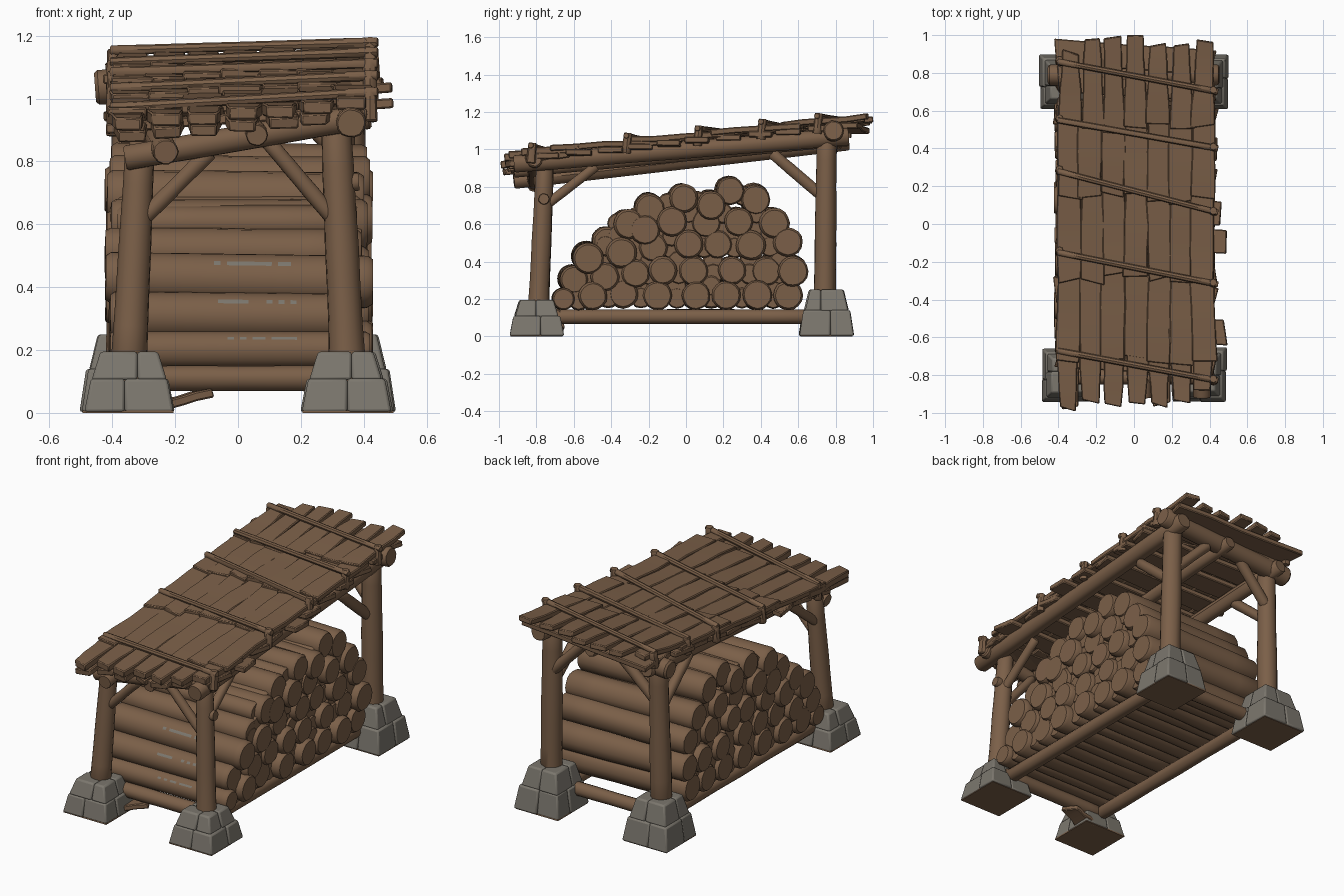
import bpy, bmesh, math, random
from mathutils import Vector

random.seed(4)
if "Cube" in bpy.data.objects:
    bpy.data.objects.remove(bpy.data.objects["Cube"])


def material(name, rgb):
    m = bpy.data.materials.new(name)
    m.use_nodes = True
    m.diffuse_color = (*rgb, 1)
    bsdf = m.node_tree.nodes["Principled BSDF"]
    bsdf.inputs["Base Color"].default_value = (*rgb, 1)
    bsdf.inputs["Roughness"].default_value = 0.9
    return m


wood = material("brown wood", (0.197, 0.115, 0.065))
stone = material("grey stone", (0.2, 0.184, 0.155))
parts = []


def jit(a):
    return random.uniform(-a, a)


def loft(name, rings, mats):
    """Closed skin through a list of equal-length point rings."""
    bm = bmesh.new()
    rows = [[bm.verts.new(p) for p in ring] for ring in rings]
    n = len(rows[0])
    for lo, hi in zip(rows, rows[1:]):
        for j in range(n):
            k = (j + 1) % n
            bm.faces.new((lo[j], lo[k], hi[k], hi[j]))
    bm.faces.new(rows[0][::-1])
    bm.faces.new(rows[-1])
    bmesh.ops.recalc_face_normals(bm, faces=bm.faces[:])
    mesh = bpy.data.meshes.new(name)
    bm.to_mesh(mesh)
    bm.free()
    for m in mats:
        mesh.materials.append(m)
    ob = bpy.data.objects.new(name, mesh)
    bpy.context.collection.objects.link(ob)
    parts.append(ob)
    return ob


def log(name, a, b, r0, r1=None, sides=14, rings=6, wob=0.035):
    """Slightly irregular round timber with softened ends."""
    a, b = Vector(a), Vector(b)
    r1 = r1 or r0
    d = b - a
    q = d.to_track_quat('Z', 'Y')
    prof = [1 + jit(wob) for _ in range(sides)]
    soft = min(0.2 * r0, 0.1 * d.length) / d.length
    ts = [0, soft] + [soft + (1 - 2 * soft) * i / rings for i in range(1, rings)] + [1 - soft, 1]
    out = []
    for i, t in enumerate(ts):
        r = (r0 + (r1 - r0) * t) * (1 + jit(wob))
        if i in (0, len(ts) - 1):
            r *= 0.87
        c = a + d * t
        out.append([c + q @ Vector((r * p * math.cos(math.tau * j / sides),
                                    r * p * math.sin(math.tau * j / sides), 0))
                    for j, p in enumerate(prof)])
    return loft(name, out, [wood, stone])


def board(name, a, b, w0, w1, t, segs=4):
    """Rough flat plank with skewed ends, w0 wide at a and w1 at b."""
    a, b = Vector(a), Vector(b)
    d = b - a
    s = Vector((0, 0, 1)).cross(d).normalized()
    u = d.normalized().cross(s)
    out = []
    for i in range(segs + 1):
        c = a + d * (i / segs) + u * jit(0.004)
        skew = d.normalized() * (jit(0.016) if i in (0, segs) else 0)
        hw = (w0 + (w1 - w0) * i / segs) / 2 + jit(0.004)
        out.append([c + s * (x * hw) + u * (z * t / 2) + skew * x
                    for x, z in ((-1, -1), (1, -1), (1, 1), (-1, 1))])
    ob = loft(name, out, [wood])
    bev = ob.modifiers.new("worn_edges", 'BEVEL')
    bev.width = 0.005
    return ob


def roof_z(x, y):
    """Top of the gently twisted, sloping roof."""
    u, v = (x + 0.4) / 0.8, (y + 1) / 2
    front, back = 0.912 + 0.065 * u, 1.15 + 0.035 * u
    return front + (back - front) * v


def on_roof(x, y, lift=0.0):
    return (x, y, roof_z(x, y) + lift)


def square(cx, cy, x0, y0, x1, y1, z):
    return [(cx + x, cy + y, z) for x, y in ((x0, y0), (x1, y0), (x1, y1), (x0, y1))]


# Stone footings: two tiers of four worn blocks on an earthy brown sole
def footing(name, cx, cy, h):
    tiers = ((0.003, 0.56 * h, 0.145, 0.124), (0.54 * h, h, 0.118, 0.09))
    for z0, z1, w0, w1 in tiers:
        mx, my = jit(0.03), jit(0.03)
        for sx in (-1, 1):
            for sy in (-1, 1):
                grow = jit(0.005)
                rings = [square(cx, cy, mx, my, sx * (w + grow), sy * (w + grow), z)
                         for z, w in ((z0, w0), (z1, w1))]
                bev = loft(name + "_stone", rings, [stone]).modifiers.new("worn_edges", 'BEVEL')
                bev.width = 0.009
                bev.segments = 2
    w = 0.139
    loft(name + "_sole", [square(cx, cy, -w, -w, w, w, z) for z in (0, 0.008)], [wood])


for s, side in ((-1, "right"), (1, "left")):
    footing("front_" + side, s * 0.345, -0.8, 0.195)
    footing("back_" + side, s * 0.355, 0.75, 0.25)
    # Posts lean slightly inward
    log("front_post_" + side, (s * 0.348, -0.79, 0.15), (s * 0.312, -0.755, 0.88 + s * 0.03), 0.056, 0.047)
    log("back_post_" + side, (s * 0.36, 0.742, 0.2), (s * 0.345, 0.752, 1.085 + s * 0.015), 0.06, 0.053)
    # Diagonal braces along and across the shed
    log("front_long_brace", (s * 0.325, -0.75, 0.7), (s * 0.32, -0.48, 0.91), 0.026)
    log("back_long_brace", (s * 0.345, 0.74, 0.74), (s * 0.34, 0.46, 0.98), 0.03)
    log("front_cross_brace", (s * 0.31, -0.77, 0.61), (s * 0.09, -0.79, 0.85 + s * 0.02), 0.026)
    log("back_cross_brace", (s * 0.35, 0.76, 0.8), (s * 0.12, 0.78, 1.03), 0.03)
    # Base runners under the pile
    log("base_runner_" + side, (s * 0.33, -0.74, 0.105), (s * 0.33, 0.7, 0.105), 0.039)
log("front_peg", (0.29, -0.76, 0.73), (0.385, -0.76, 0.735), 0.03)
log("front_base_beam", (-0.36, -0.7, 0.11), (0.36, -0.7, 0.11), 0.04)
log("back_base_beam", (-0.36, 0.68, 0.11), (0.36, 0.68, 0.11), 0.038)
board("base_wedge", (-0.26, -0.72, 0.016), (-0.1, -0.69, 0.06), 0.12, 0.08, 0.03)

# Stacked firewood: rows of (y, z) log centres
pile = [
    [(-0.65, 0.2), (-0.5, 0.22), (-0.33, 0.225), (-0.15, 0.22), (0.05, 0.22), (0.22, 0.22), (0.38, 0.22), (0.55, 0.22)],
    [(-0.6, 0.3), (-0.43, 0.32), (-0.27, 0.34), (-0.12, 0.35), (0.04, 0.35), (0.25, 0.35), (0.43, 0.35), (0.57, 0.35)],
    [(-0.52, 0.42), (-0.34, 0.45), (-0.17, 0.48), (0.02, 0.49), (0.17, 0.49), (0.35, 0.49), (0.55, 0.5)],
    [(-0.42, 0.51), (-0.31, 0.6), (-0.22, 0.57), (-0.08, 0.61), (0.11, 0.61), (0.28, 0.61), (0.47, 0.61)],
    [(-0.19, 0.68), (-0.01, 0.74), (0.13, 0.7), (0.24, 0.775), (0.37, 0.73)],
]
for row in pile:
    for i, (y, z) in enumerate(row):
        r = 0.06 if z < 0.21 else 0.079 + jit(0.003)
        scuffed = i == 0 and z < 0.45
        ob = log("firewood", (-0.41 + jit(0.015), y - 0.012 + jit(0.008), z + 0.006 + jit(0.006)),
                 (0.41 + jit(0.02), y + jit(0.005), z + jit(0.005)), r, r * (1 + jit(0.03)),
                 32 if scuffed else 16, 40 if scuffed else 5, 0.004 if scuffed else 0.025)
        # Pale scuffs on the front logs
        if scuffed:
            for p in ob.data.polygons:
                if (abs(p.center.x - 0.06) < 0.13 and p.normal.y < 0
                        and 0.5 < p.normal.z < 0.74 and random.random() < 0.75):
                    p.material_index = 1
    # Thinner billets wedged into the gaps
    for (y0, z0), (y1, z1) in zip(row, row[1:]):
        for rise in ((0,) if row is pile[-1] else (0.05, -0.015)):
            y, z = (y0 + y1) / 2, (z0 + z1) / 2 + rise
            log("wedged_billet", (-0.385, y, z), (0.385 + jit(0.01), y, z), 0.056, sides=12, rings=3)

# Roof frame
log("front_cross_beam", (-0.36, -0.81, 0.81), (0.42, -0.81, 0.945), 0.04)
log("back_cross_beam", (-0.455, 0.79, 1.035), (0.45, 0.79, 1.1), 0.054)
for x0, x1, r, drop in ((-0.23, -0.35, 0.042, 0.105), (0.06, 0.02, 0.036, 0.075), (0.36, 0.36, 0.048, 0.06)):
    log("rafter", on_roof(x0, -0.92, -drop), on_roof(x1, 0.87, -0.1), r)

# Cross planks below the covering, some poking out on one side
for y, reach in ((-0.72, 0.43), (-0.55, 0.485), (-0.38, 0.43), (-0.22, 0.43), (-0.07, 0.49),
                 (0.08, 0.46), (0.25, 0.43), (0.42, 0.44), (0.57, 0.43), (0.74, 0.43), (0.88, 0.42)):
    board("cross_plank", on_roof(-0.405 + jit(0.015), y + 0.03, -0.042),
          on_roof(reach, y - 0.025, -0.042), 0.14, 0.13, 0.032)

# Covering boards in overlapping tiers, narrowing to ragged ends
back_ends = (0.91, 0.98, 0.99, 1.0, 0.95, 0.95, 0.97)
front_ends = (-0.98, -0.94, -0.96, -0.95, -0.96, -0.94, -0.88)
for i in range(7):
    x = min(-0.345 + i * 0.12, 0.365)
    for k, (y0, y1) in enumerate(((front_ends[i], -0.56), (-0.72, -0.16),
                                  (-0.28, 0.26), (0.14, 0.62), (0.5, back_ends[i]))):
        start = y0 if k == 0 else y0 + jit(0.03)
        board("roof_board", on_roof(x + jit(0.012), start, jit(0.004)),
              on_roof(x + jit(0.012), y1, jit(0.004) - (0.008 if k == 4 else 0.02)),
              0.09 if k == 0 else 0.128, 0.088 if k == 4 else 0.128, 0.04 if k == 0 else 0.032)
    # Drooping under-layer along the low eave
    board("eave_board", on_roof(x + jit(0.015), front_ends[i] + 0.02 + jit(0.02), -0.042),
          on_roof(x, -0.62, -0.038), 0.085, 0.12, 0.036)

# Rods holding the boards down, lashed to the frame at the edges
for y0, y1 in ((-0.67, -0.83), (-0.15, -0.32), (0.28, 0.06), (0.55, 0.4), (0.86, 0.7)):
    log("roof_rod", on_roof(-0.405, y0, 0.02), on_roof(0.445, y1, 0.023), 0.016, sides=8)
    for x, y, top in ((-0.395, y0, 0.022), (0.42, y1, 0.038)):
        log("rod_lashing", on_roof(x, y, -0.07), on_roof(x, y + 0.01, top), 0.025, 0.021, 8, 3)

# Smooth shading that keeps crisp edges
bpy.ops.object.select_all(action='DESELECT')
for ob in parts:
    ob.select_set(True)
bpy.context.view_layer.objects.active = parts[0]
bpy.ops.object.shade_smooth_by_angle(angle=math.radians(40))
